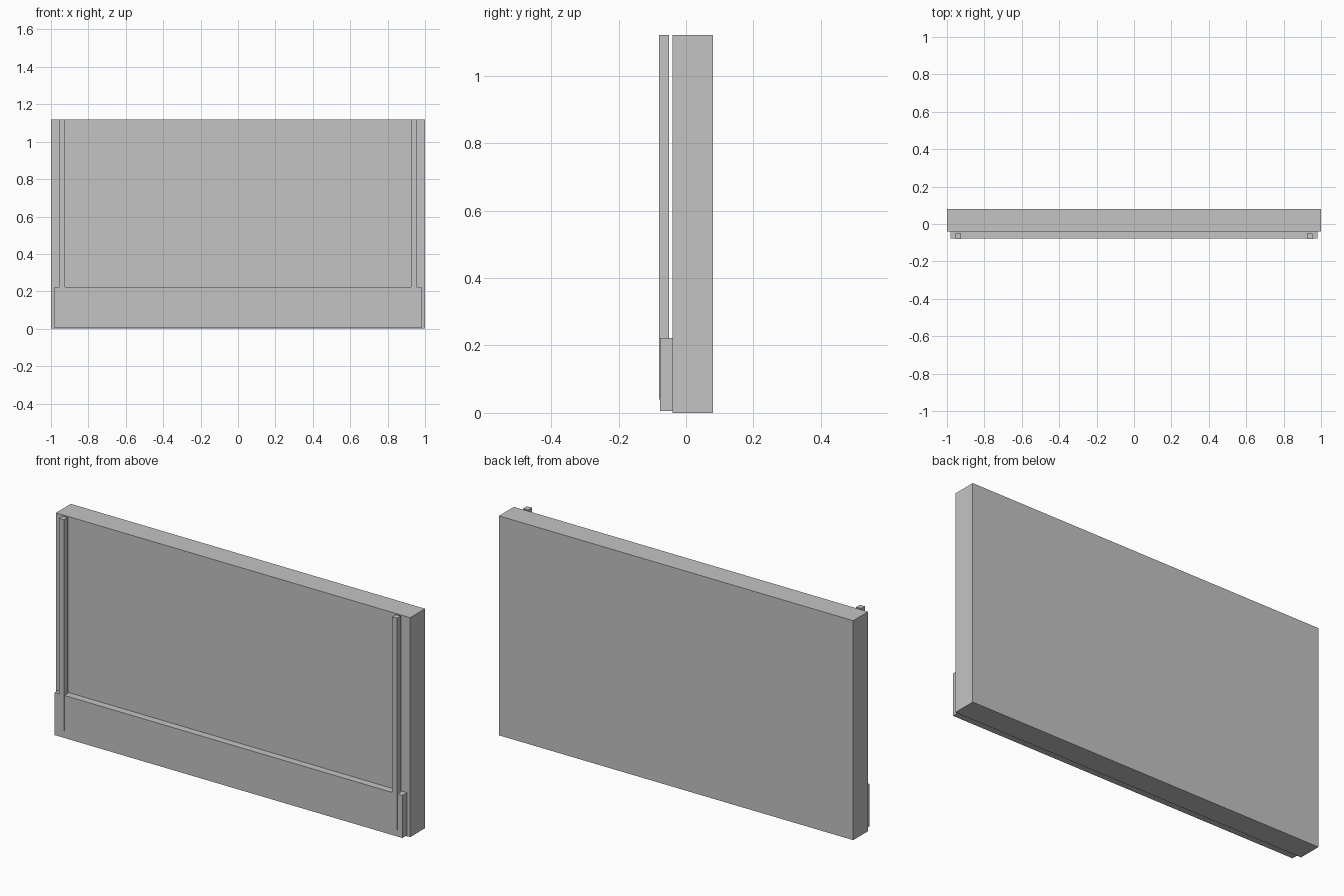
import bpy
from mathutils import Vector

cube = bpy.data.objects.get("Cube")
if cube:
    bpy.data.objects.remove(cube, do_unlink=True)

# Single plain grey
grey = bpy.data.materials.new("plain_grey")
grey.use_nodes = True
colour = (0.55, 0.55, 0.55, 1)
grey.diffuse_color = colour
grey.node_tree.nodes["Principled BSDF"].inputs["Base Color"].default_value = colour


def box(name, low, high):
    """Add a box spanning two opposite corners."""
    low, high = Vector(low), Vector(high)
    bpy.ops.mesh.primitive_cube_add(size=1, location=(low + high) / 2)
    obj = bpy.context.object
    obj.name = name
    obj.scale = high - low
    bpy.ops.object.transform_apply(location=False, rotation=False, scale=True)
    obj.data.materials.append(grey)
    return obj


# Main slab
box("wall_panel", (-1, -0.04, 0), (1, 0.08, 1.12))

# Low board along the front
box("front_skirt", (-0.982, -0.077, 0.005), (0.982, -0.04, 0.222))

# Thin uprights set just proud of the skirt, clear of the wall
for side, x in (("left", 0.94), ("right", -0.94)):
    box(side + "_post", (x - 0.014, -0.08, 0.04), (x + 0.014, -0.05, 1.12))
